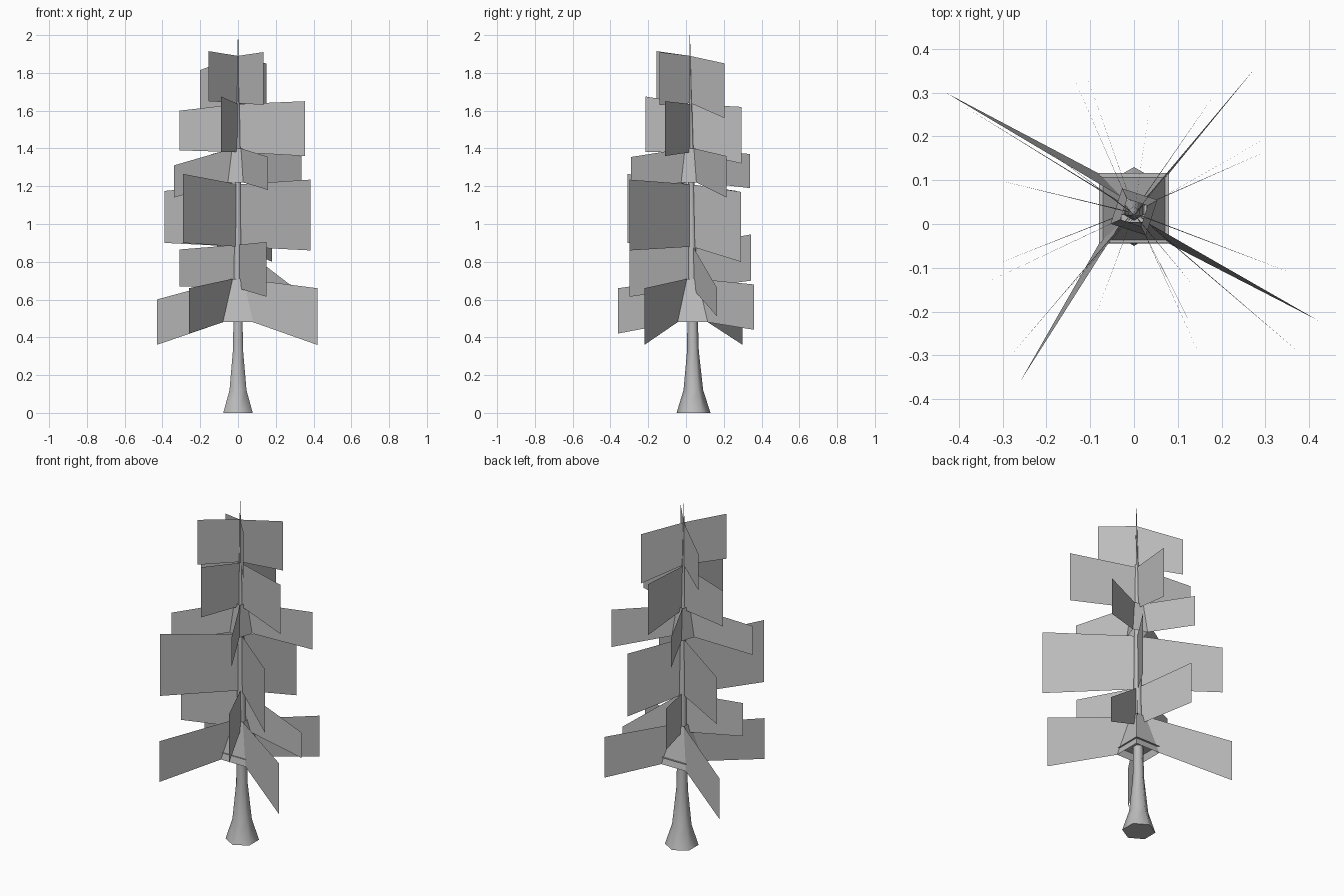
import bpy
import bmesh
from math import cos, sin, radians, pi
from mathutils import Vector

if "Cube" in bpy.data.objects:
    bpy.data.objects.remove(bpy.data.objects["Cube"], do_unlink=True)


def make_material(name, value):
    material = bpy.data.materials.new(name)
    material.use_nodes = True
    colour = (value, value, value, 1)
    material.diffuse_color = colour
    material.node_tree.nodes["Principled BSDF"].inputs["Base Color"].default_value = colour
    return material


grey = make_material("plain grey", 0.5)


def finish(name, bm, recalc=False):
    """Turn a bmesh into a named, shaded object."""
    if recalc:
        bmesh.ops.recalc_face_normals(bm, faces=bm.faces)
    mesh = bpy.data.meshes.new(name)
    bm.to_mesh(mesh)
    bm.free()
    mesh.materials.append(grey)
    obj = bpy.data.objects.new(name, mesh)
    bpy.context.collection.objects.link(obj)
    bpy.ops.object.select_all(action="DESELECT")
    obj.select_set(True)
    bpy.context.view_layer.objects.active = obj
    bpy.ops.object.shade_smooth_by_angle(angle=radians(60))
    return obj


def trunk_centre(z):
    """The trunk leans slightly towards the front as it rises."""
    return Vector((0, 0.04 - 0.01 * z, z))


def build_trunk(profile, sides=6):
    bm = bmesh.new()
    rings = []
    for z, radius in profile:
        ring = []
        for i in range(sides):
            angle = pi / 2 + 2 * pi * i / sides
            offset = Vector((cos(angle), sin(angle), 0)) * radius
            ring.append(bm.verts.new(trunk_centre(z) + offset))
        rings.append(ring)
    for lower, upper in zip(rings, rings[1:]):
        for i in range(sides):
            j = (i + 1) % sides
            bm.faces.new((lower[i], lower[j], upper[j], upper[i]))
    bm.faces.new(list(reversed(rings[0])))
    finish("trunk", bm, recalc=True)


def build_tier(name, low, high, tips, hub=None):
    """Four upright branch cards, each tip given as x, y, bottom and top.
    A hub (start angle, bottom radius, top radius) joins them with a collar."""
    bm = bmesh.new()
    roots = []
    for i, (x, y, bottom, top) in enumerate(tips):
        root_low, root_high = trunk_centre(low), trunk_centre(high)
        if hub:
            angle = radians(hub[0] + 90 * i)
            outward = Vector((cos(angle), sin(angle), 0))
            root_low += outward * hub[1]
            root_high += outward * hub[2]
        corners = (root_low, (x, y, bottom), (x, y, top), root_high)
        verts = [bm.verts.new(corner) for corner in corners]
        bm.faces.new(verts)
        roots.append((verts[0], verts[3]))
    if hub:
        # Collar walls between neighbouring branches
        for i, (a_low, a_high) in enumerate(roots):
            b_low, b_high = roots[(i + 1) % len(roots)]
            bm.faces.new((a_low, b_low, b_high, a_high))
    finish(name, bm)


# Flared six-sided trunk
build_trunk([(0, 0.09), (0.12, 0.052), (0.33, 0.031), (0.48, 0.028),
             (0.9, 0.022), (1.4, 0.014), (2, 0.001)])

# Flat square plate inside the lowest collar
plate = bmesh.new()
bmesh.ops.create_grid(plate, x_segments=1, y_segments=1, size=0.08)
bmesh.ops.translate(plate, verts=plate.verts, vec=(0, 0.037, 0.52))
finish("collar_plate", plate)

# Branch tiers, from the lowest to the highest
build_tier("branch_tier_lowest", 0.48, 0.71, [
    (-0.26, -0.36, 0.42, 0.66),
    (0.42, -0.22, 0.36, 0.66),
    (0.28, 0.36, 0.44, 0.68),
    (-0.43, 0.3, 0.36, 0.6)], hub=(-135, 0.113, 0.04))

build_tier("branch_tier_second", 0.66, 0.89, [
    (-0.31, -0.09, 0.67, 0.865),
    (0.15, -0.3, 0.615, 0.905),
    (0.3, 0.165, 0.51, 0.66),
    (-0.11, 0.345, 0.7, 0.945)])

build_tier("branch_tier_third", 0.88, 1.21, [
    (-0.29, -0.31, 0.9, 1.265),
    (0.385, -0.3, 0.86, 1.235),
    (0.18, 0.29, 0.8, 1.17),
    (-0.39, 0.27, 0.9, 1.175)])

build_tier("branch_tier_fourth", 1.22, 1.4, [
    (-0.34, -0.135, 1.14, 1.31),
    (0.16, -0.29, 1.18, 1.355),
    (0.335, 0.215, 1.14, 1.36),
    (-0.14, 0.34, 1.19, 1.37)], hub=(-153, 0.06, 0.035))

build_tier("branch_tier_fifth", 1.38, 1.635, [
    (-0.09, -0.215, 1.38, 1.675),
    (0.355, -0.11, 1.36, 1.65),
    (0.04, 0.295, 1.32, 1.62),
    (-0.31, 0.1, 1.39, 1.6)])

build_tier("branch_tier_top", 1.64, 1.89, [
    (-0.155, -0.155, 1.65, 1.915),
    (0.135, -0.14, 1.63, 1.91),
    (0.15, 0.205, 1.56, 1.85),
    (-0.2, 0.17, 1.6, 1.815)])
